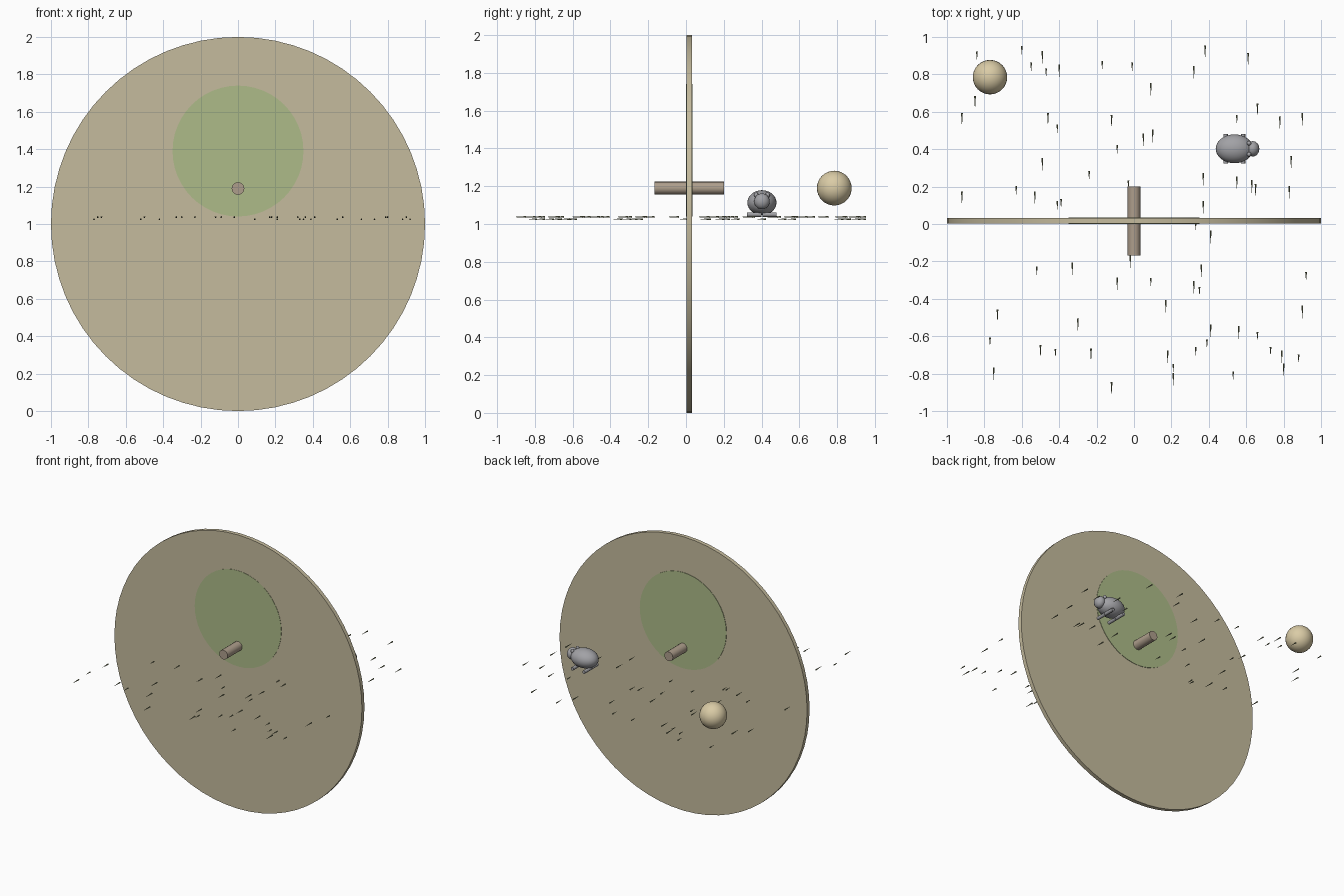
import bpy, bmesh, math
from mathutils import Matrix

if "Cube" in bpy.data.objects:
    bpy.data.objects.remove(bpy.data.objects["Cube"])


def material(name, rgb):
    m = bpy.data.materials.new(name)
    m.diffuse_color = (*rgb, 1)
    m.use_nodes = True
    m.node_tree.nodes["Principled BSDF"].inputs["Base Color"].default_value = m.diffuse_color
    return m


SAND = material("sand", (0.56, 0.50, 0.34))
GREEN = material("green", (0.42, 0.50, 0.25))
BARK = material("bark", (0.42, 0.34, 0.26))
GOLD = material("gold", (0.70, 0.60, 0.38))
GREY = material("grey", (0.36, 0.36, 0.38))
BLADE = material("blade", (0.25, 0.27, 0.15))


def finish(name, bm, mat, smooth=True):
    me = bpy.data.meshes.new(name)
    bm.to_mesh(me)
    bm.free()
    ob = bpy.data.objects.new(name, me)
    bpy.context.collection.objects.link(ob)
    me.materials.append(mat)
    if smooth:
        bpy.context.view_layer.objects.active = ob
        ob.select_set(True)
        bpy.ops.object.shade_smooth_by_angle(angle=math.radians(35))
        ob.select_set(False)
    return ob


def add_cone(bm, loc, r1, r2, depth, sides):
    # axis along y, r2 end towards the front (-y)
    mat = Matrix.Translation(loc) @ Matrix.Rotation(math.pi / 2, 4, 'X')
    bmesh.ops.create_cone(bm, cap_ends=True, segments=sides, radius1=r1,
                          radius2=r2, depth=depth, matrix=mat)


def rod(name, x, z, y0, y1, r, sides, mat):
    bm = bmesh.new()
    add_cone(bm, (x, (y0 + y1) / 2, z), r, r, y1 - y0, sides)
    return finish(name, bm, mat)


def ball(name, loc, radii, mat, u=32, v=16):
    bm = bmesh.new()
    bmesh.ops.create_uvsphere(bm, u_segments=u, v_segments=v, radius=1,
                              matrix=Matrix.Translation(loc) @ Matrix.Diagonal((*radii, 1)))
    return finish(name, bm, mat)


# upright discs, trunk and sun
rod("ground_disc", 0, 1.0, 0.002, 0.031, 1.0, 64, SAND)
rod("grass_disc", 0, 1.39, 0.0, 0.034, 0.35, 48, GREEN)
rod("trunk", 0, 1.19, -0.168, 0.2, 0.034, 16, BARK)
ball("sun", (-0.77, 0.785, 1.19), (0.092,) * 3, GOLD)

# small animal
ball("animal_body", (0.537, 0.402, 1.113), (0.1, 0.077, 0.066), GREY)
ball("animal_head", (0.635, 0.402, 1.12), (0.035, 0.041, 0.042), GREY)
for s in (-1, 1):
    ball("animal_ear", (0.615, 0.402 + s * 0.03, 1.153), (0.012, 0.012, 0.014), GREY, 16, 8)
    for x in (0.49, 0.583):
        mid = 0.402 + s * 0.04
        rod("animal_leg", x, 1.05, mid - 0.038, mid + 0.038, 0.012, 12, GREY)

# scattered blades, as plan positions in hundredths of a unit
LONG = [(-49, 89), (-40, 82), (-85, 65), (38, 92), (32, 81), (61, 88), (9, 72), (-92, 56),
        (-46, 56), (-12, 55), (66, 61), (78, 54), (90, 56), (10, 47), (5, 45), (-49, 32),
        (-92, 14), (-53, 14), (37, 24), (55, 22), (63, 20), (65, 18), (84, 33), (83, 17),
        (37, 9), (41, -7), (-2, -20), (-33, -24), (-9, -32), (36, -25), (32, -34), (90, -47),
        (-73, -49), (-30, -54), (17, -44), (41, -57), (56, -58), (-50, -68), (-23, -70),
        (18, -71), (21, -83), (79, -71), (80, -78), (-75, -80), (-12, -88)]
SHORT = [(-84, 90), (-60, 93), (-55, 84), (-47, 81), (-17, 85), (-1, 84), (-41, 51), (55, 56),
         (-9, 40), (-24, 26), (-63, 18), (-41, 10), (-39, 11), (-3, 21), (33, -1), (-52, -25),
         (9, -31), (35, -36), (92, -28), (66, -60), (-77, -63), (-42, -69), (21, -77),
         (33, -68), (39, -64), (73, -68), (88, -72), (53, -81)]
bm = bmesh.new()
for spots, length in ((LONG, 0.068), (SHORT, 0.045)):
    for x, y in spots:
        add_cone(bm, (x / 100, y / 100, 1.003 + length / 2), 0.005, 0.0005, length, 5)
finish("grass_blades", bm, BLADE, False)
